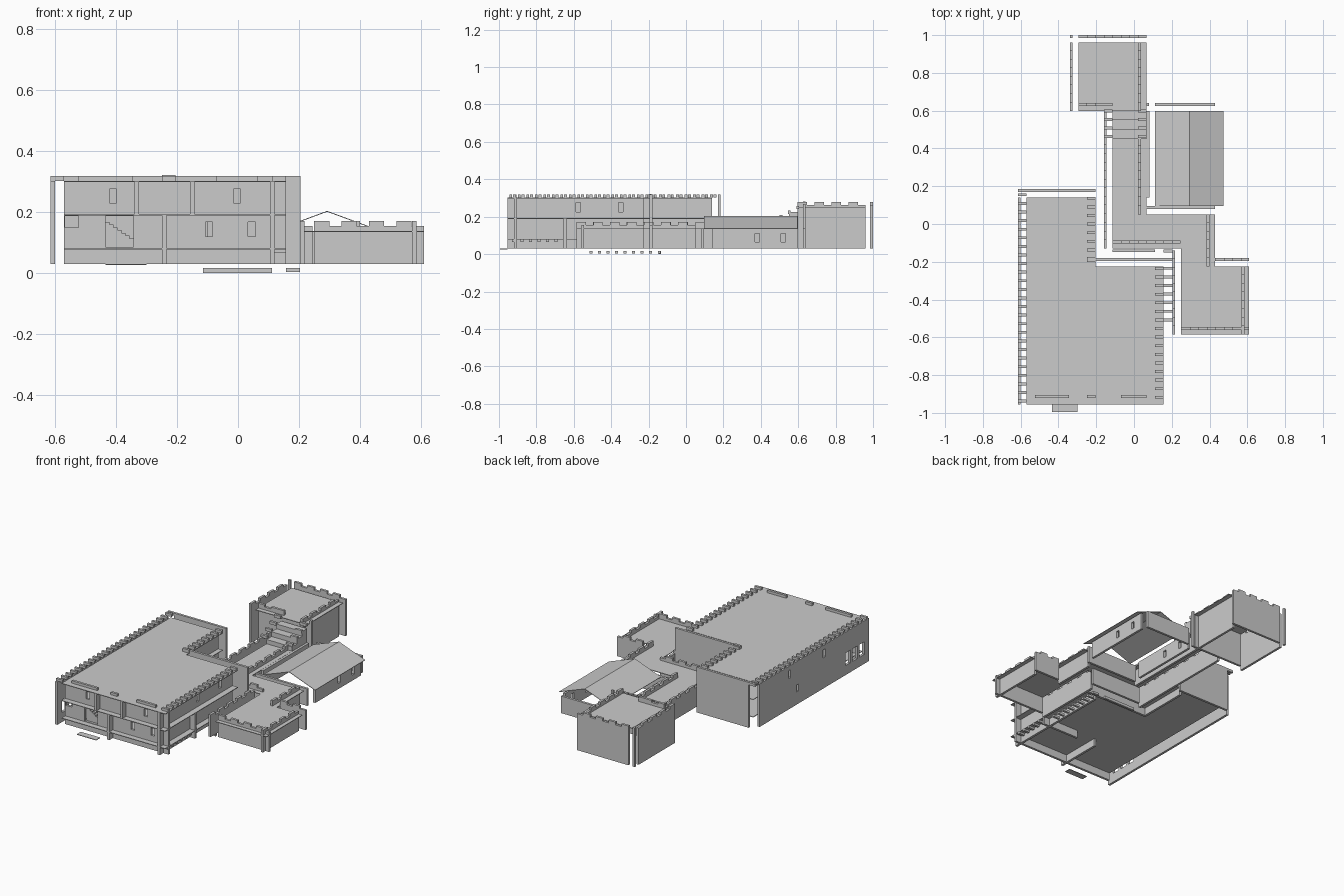
import bpy, bmesh

T = 0.015   # wall thickness
G = 0.03    # wall foot level


def add(name, boxes):
    """One object made of axis-aligned boxes (x0,x1,y0,y1,z0,z1)."""
    bm = bmesh.new()
    for x0, x1, y0, y1, z0, z1 in boxes:
        r = bmesh.ops.create_cube(bm, size=1)
        for v in r["verts"]:
            v.co = ((x0 + x1) / 2 + v.co.x * (x1 - x0),
                    (y0 + y1) / 2 + v.co.y * (y1 - y0),
                    (z0 + z1) / 2 + v.co.z * (z1 - z0))
    me = bpy.data.meshes.new(name)
    bm.to_mesh(me)
    bm.free()
    ob = bpy.data.objects.new(name, me)
    bpy.context.collection.objects.link(ob)
    return ob


def wall(name, axis, at, a, b, top, z0=G, openings=(), cren=0, gaps=True):
    """Thin wall along an axis, with openings (a0,a1,z0,z1) and optional merlons."""
    segs, cur = [], a
    for o0, o1, oz0, oz1 in sorted(openings):
        segs += [(cur, o0, z0, top), (o0, o1, z0, oz0), (o0, o1, oz1, top)]
        cur = o1
    segs.append((cur, b, z0, top))
    if cren:
        if gaps:
            n = max(1, round((b - a) / 0.09))
            p = (b - a) / n
            segs += [(a + i * p, a + i * p + p * 0.55, top, top + cren) for i in range(n)]
        else:
            segs.append((a, b, top, top + cren))
    segs = [s for s in segs if s[1] - s[0] > 1e-4 and s[3] - s[2] > 1e-4]
    if axis == "x":
        return add(name, [(s[0], s[1], at, at + T, s[2], s[3]) for s in segs])
    return add(name, [(at, at + T, s[0], s[1], s[2], s[3]) for s in segs])


def cross_merlons(name, x0, x1, y0, y1, z0, z1, pitch=0.0455):
    n = int((y1 - y0) / pitch + 0.5)
    add(name, [(x0, x1, y0 + i * pitch, y0 + i * pitch + T, z0, z1) for i in range(n + 1)])


def slab(name, z, *rects):
    add(name, [(*r, z - 0.004, z) for r in rects])


def win(c, z0, z1, w=0.024):
    return (c - w / 2, c + w / 2, z0, z1)


# Main hall floors and roof (L-shaped)
for name, z in (("ground_floor", 0.082), ("upper_floor", 0.193), ("hall_roof", 0.302)):
    slab(name, z, (-0.57, -0.205, -0.955, 0.14), (-0.205, 0.157, -0.955, -0.225))

# Main hall walls
wall("hall_front_lower", "x", -0.92, -0.57, 0.157, 0.189, openings=[
    (-0.567, -0.523, 0.15, 0.188), (-0.434, -0.342, 0.085, 0.188),
    win(-0.095, 0.12, 0.167), win(0.045, 0.12, 0.167)])
wall("hall_front_upper", "x", -0.92, -0.57, 0.157, 0.298, z0=0.193,
     openings=[win(-0.41, 0.23, 0.275), win(-0.003, 0.23, 0.275)])
wall("hall_left_lower", "y", -0.615, -0.955, 0.14, 0.19, openings=[
    (-0.91, -0.86, 0.09, 0.17), (-0.84, -0.79, 0.09, 0.17),
    (-0.77, -0.72, 0.09, 0.17), win(-0.24, 0.11, 0.155)])
wall("hall_left_upper", "y", -0.615, -0.955, 0.14, 0.302, z0=0.19,
     openings=[win(-0.16, 0.225, 0.275), win(-0.51, 0.225, 0.275)])
wall("hall_back", "x", 0.17, -0.57, -0.205, 0.302)
add("hall_back_parapet", [(-0.615, -0.205, 0.17, 0.185, 0.302, 0.318)])
wall("hall_right_lower", "y", 0.105, -0.955, -0.225, 0.189)
wall("hall_right_upper", "y", 0.105, -0.955, -0.225, 0.298, z0=0.193,
     openings=[win(-0.575, 0.225, 0.275), win(-0.35, 0.225, 0.275)])
wall("notch_side", "y", -0.25, -0.19, 0.14, 0.298)
wall("notch_back", "x", -0.195, -0.25, 0.205, 0.318)

# Cross-wall ends that show as pilasters on the facades
wall("cross_wall_lower", "y", -0.25, -0.955, -0.65, 0.189)
for i, x in enumerate((-0.34, -0.157)):
    wall(f"cross_wall_upper_{i}", "y", x, -0.955, -0.65, 0.298, z0=0.193)
wall("side_cross_wall", "x", -0.655, -0.1, 0.157, 0.189)

# Main hall merlons
cross_merlons("hall_left_merlons", -0.615, -0.57, -0.945, 0.125, 0.302, 0.318)
cross_merlons("notch_merlons", -0.25, -0.205, -0.19, 0.125, 0.302, 0.318)
cross_merlons("hall_right_merlons", 0.112, 0.157, -0.925, -0.24, 0.302, 0.318)
cross_merlons("terrace_merlons", 0.112, 0.157, -0.93, -0.66, 0.066, 0.078)
cross_merlons("low_merlons", 0.157, 0.203, -0.515, -0.15, 0.003, 0.017)
add("low_strip", [(-0.115, 0.112, -0.148, -0.135, 0, 0.017)])
add("hall_front_merlons", [(a, b, -0.92, -0.905, 0.302, 0.318) for a, b in
                           ((-0.525, -0.345), (-0.25, -0.205), (-0.07, 0.065))])
add("roof_hatch_merlon", [(-0.25, -0.205, -0.2, -0.185, 0.302, 0.322)])

# Stair inside the front doorway, and porch slab
add("inner_stair", [(-0.434 + i * 0.013, -0.421 + i * 0.013, -0.9, -0.86,
                     0.082, 0.168 - i * 0.009) for i in range(7)])
slab("porch", 0.03, (-0.435, -0.3, -0.995, -0.955))

# Front right wing
slab("wing_roof", 0.138, (0.25, 0.61, -0.585, -0.225))
wall("wing_front", "x", -0.56, 0.25, 0.61, 0.155, cren=0.016)
wall("wing_right", "y", 0.57, -0.585, -0.225, 0.155, cren=0.016)
wall("wing_left", "y", 0.203, -0.585, -0.14, 0.155, cren=0.016)
wall("wing_back", "x", -0.195, 0.43, 0.61, 0.155, cren=0.016)

# Covered walkway linking wing, hall and tower
slab("walkway_roof", 0.138, (0.25, 0.43, -0.225, -0.13), (-0.115, 0.43, -0.13, 0.05),
     (-0.115, 0.065, 0.05, 0.6))
wall("walkway_east_low", "y", 0.385, -0.225, 0.05, 0.155, cren=0.016)
wall("walkway_south", "x", -0.102, -0.115, 0.245, 0.155, cren=0.016)
wall("walkway_west", "y", -0.16, -0.13, 0.6, 0.155, cren=0.016)
wall("walkway_east_high", "y", 0.022, 0.05, 0.6, 0.155, cren=0.016)
add("walkway_stair", [(-0.115, 0.065, 0.45 + i * 0.05, 0.5 + i * 0.05,
                       0.134, 0.165 + i * 0.03) for i in range(3)])
for side, x0, x1 in (("west", -0.16, -0.115), ("east", 0.02, 0.065)):
    add(f"stair_merlons_{side}", [(x0, x1, 0.455 + i * 0.045, 0.47 + i * 0.045,
                                   0.165 + i * 0.025, 0.183 + i * 0.025) for i in range(4)])

# Rear tower
slab("tower_roof", 0.25, (-0.295, 0.065, 0.597, 0.96))
wall("tower_west", "y", -0.34, 0.597, 0.96, 0.262, cren=0.017)
wall("tower_north", "x", 0.985, -0.295, 0.065, 0.262, cren=0.017)
wall("tower_east", "y", 0.022, 0.597, 0.96, 0.262, cren=0.017)
wall("tower_south", "x", 0.625, -0.295, 0.065, 0.246)
add("tower_south_parapet", [(-0.295, -0.115, 0.625, 0.64, 0.25, 0.268),
                            (-0.295, -0.25, 0.625, 0.64, 0.268, 0.28),
                            (-0.205, -0.115, 0.625, 0.64, 0.268, 0.28)])
add("tower_corner_post", [(-0.34, -0.325, 0.985, 1.0, G, 0.279)])
add("tower_side_post", [(0.066, 0.08, 0.625, 0.64, G, 0.268)])

# Gabled side building
wins = [win(0.38, 0.065, 0.11), win(0.52, 0.065, 0.11)]
wall("gable_east", "y", 0.43, 0.14, 0.597, 0.138, openings=wins)
wall("gable_west", "y", 0.066, 0.14, 0.597, 0.138, openings=wins)
wall("gable_south", "x", 0.08, 0.066, 0.43, 0.138)
wall("gable_north", "x", 0.625, 0.11, 0.43, 0.138)
bm = bmesh.new()
prof = [(0.11, 0.137), (0.2925, 0.204), (0.475, 0.137),
        (0.475, 0.134), (0.2925, 0.201), (0.11, 0.134)]
rings = [[bm.verts.new((x, y, z)) for x, z in prof] for y in (0.095, 0.597)]
for i in range(6):
    j = (i + 1) % 6
    bm.faces.new((rings[0][i], rings[0][j], rings[1][j], rings[1][i]))
for r in rings:
    bm.faces.new((r[0], r[1], r[4], r[5]))
    bm.faces.new((r[1], r[2], r[3], r[4]))
bmesh.ops.recalc_face_normals(bm, faces=bm.faces)
me = bpy.data.meshes.new("gable_roof")
bm.to_mesh(me)
bm.free()
bpy.context.collection.objects.link(bpy.data.objects.new("gable_roof", me))
